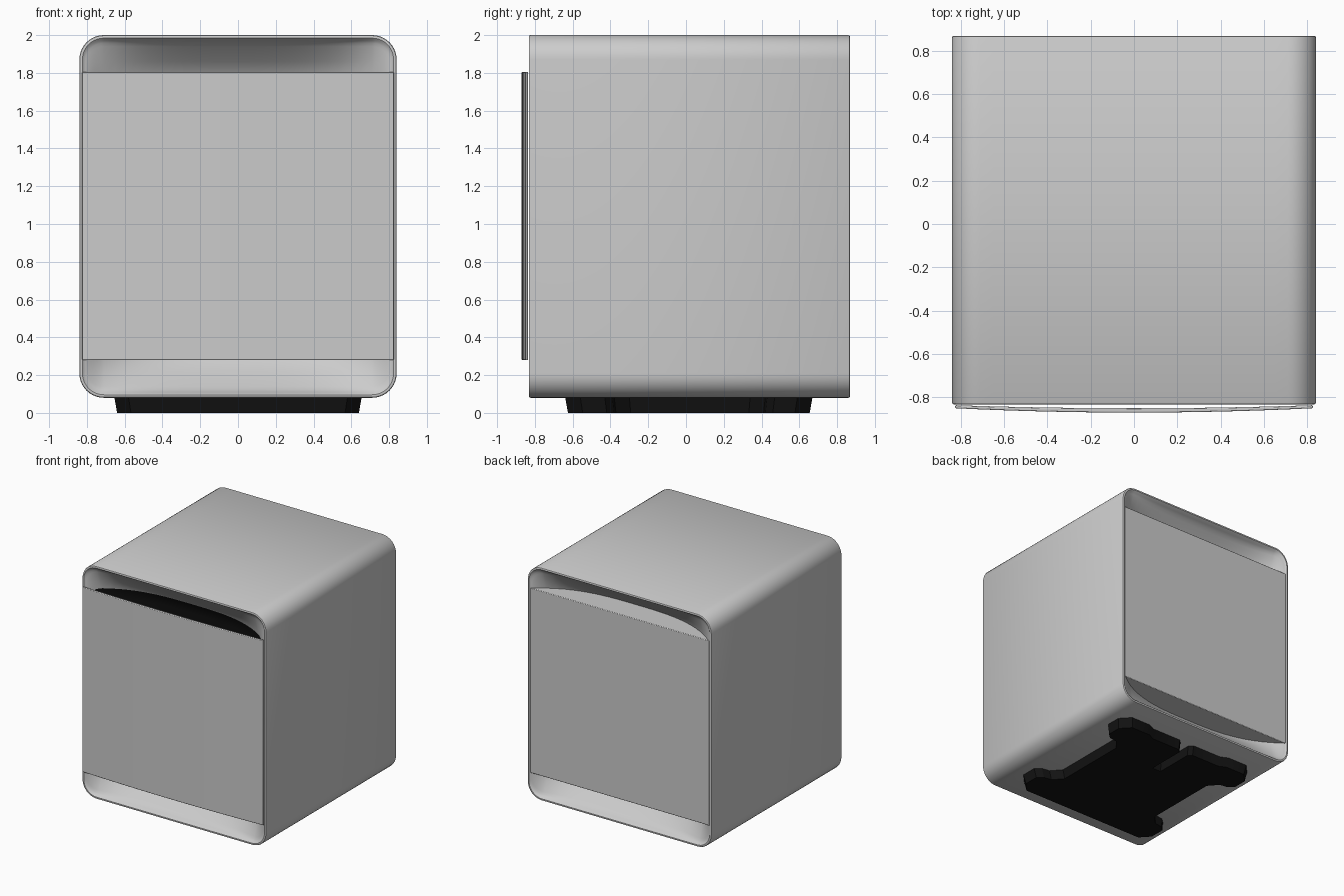
import bpy, bmesh, math

if "Cube" in bpy.data.objects:
    bpy.data.objects.remove(bpy.data.objects["Cube"])

black = bpy.data.materials.new("black")
black.diffuse_color = (0.006, 0.006, 0.006, 1)
black.use_nodes = True
black.node_tree.nodes["Principled BSDF"].inputs["Base Color"].default_value = black.diffuse_color
grey = bpy.data.materials.new("grey")
grey.diffuse_color = (0.8, 0.8, 0.8, 1)
grey.use_nodes = True
grey.node_tree.nodes["Principled BSDF"].inputs["Base Color"].default_value = grey.diffuse_color
ZC = 1.04


def finish(name, bm, mats=(), angle=35):
    bmesh.ops.recalc_face_normals(bm, faces=bm.faces)
    me = bpy.data.meshes.new(name)
    bm.to_mesh(me)
    bm.free()
    ob = bpy.data.objects.new(name, me)
    bpy.context.collection.objects.link(ob)
    for m in mats:
        me.materials.append(m)
    bpy.ops.object.select_all(action='DESELECT')
    ob.select_set(True)
    bpy.context.view_layer.objects.active = ob
    bpy.ops.object.shade_smooth_by_angle(angle=math.radians(angle))
    return ob


def rounded_rect(hx, hz, r, n=10, cuts=24):
    """Points round a rounded rectangle, with its straight edges subdivided."""
    pts = []
    for i, (sx, sz) in enumerate([(1, 1), (-1, 1), (-1, -1), (1, -1)]):
        for k in range(n + 1):
            a = math.pi / 2 * (i + k / n)
            pts.append((sx * (hx - r) + r * math.cos(a), sz * (hz - r) + r * math.sin(a)))
        if i in (0, 2):
            x0, z0 = pts[-1]
            pts += [(x0 * (1 - 2 * k / cuts), z0) for k in range(1, cuts)]
    return pts


# Body: lofted rounded tube whose two ends sink into curved scoops
# columns: x inset, z inset, rim y offset, scoop depth at the middle
END = [(0, 0, 0.008, 0), (0.003, 0.003, 0.002, 0), (0.008, 0.008, 0, 0), (0.016, 0.016, 0, 0),
       (0.021, 0.022, 0.004, 0.004), (0.026, 0.030, 0.008, 0.025), (0.030, 0.042, 0.010, 0.045),
       (0.034, 0.060, 0.012, 0.067), (0.036, 0.14, 0.012, 0.15), (0.036, 0.212, 0.012, 0.22),
       (0.036, 0.30, 0.012, 0.25), (0.036, 0.84, 0.012, 0.25)]
bm = bmesh.new()


def ring(row, y_end, inward):
    ix, iz, dy, depth = row
    verts = []
    for x, z in rounded_rect(0.84 - ix, 0.96 - iz, 0.13 - ix):
        bowl = max(0, 1 - abs(x / 0.805) ** 3)
        verts.append(bm.verts.new((x, y_end + inward * (dy + depth * bowl), ZC + z)))
    return verts


back = [ring(r, 0.868, -1) for r in reversed(END)]
front = [ring(r, -0.832, 1) for r in END]
rings = back + front
for i, (a, b) in enumerate(zip(rings, rings[1:])):
    for k in range(len(a)):
        j = (k + 1) % len(a)
        f = bm.faces.new((a[k], a[j], b[j], b[k]))
        f.material_index = int(i >= len(rings) - 3)
bm.faces.new(rings[0])
bm.faces.new(rings[-1]).material_index = 1
finish("body_shell", bm, (grey, black))


def bowed_panel(name, hx, z0, z1, outer, inner, bow_out, bow_in, n=32):
    """Slab whose front and rear faces bow gently across its width."""
    bm = bmesh.new()
    xs = [hx * (2 * k / n - 1) for k in range(n + 1)]
    plan = [(x, outer + bow_out * (x / hx) ** 2) for x in xs]
    plan += [(x, inner + bow_in * (x / hx) ** 2) for x in reversed(xs)]
    face = bm.faces.new([bm.verts.new((x, y, z0)) for x, y in plan])
    ext = bmesh.ops.extrude_face_region(bm, geom=[face])
    bmesh.ops.translate(bm, vec=(0, 0, z1 - z0),
                        verts=[v for v in ext["geom"] if isinstance(v, bmesh.types.BMVert)])
    ob = finish(name, bm, (grey,))
    bev = ob.modifiers.new("soft_edges", 'BEVEL')
    bev.width, bev.segments = 0.004, 2
    bev.limit_method, bev.angle_limit = 'ANGLE', math.radians(40)
    return ob


# Floating front cover and the fixed back cover
bowed_panel("front_panel", 0.825, 0.28, 1.805, -0.87, -0.85, 0.02, 0.014)
bowed_panel("back_panel", 0.817, 0.28, 1.805, 0.862, 0.60, 0, 0.24)

# Base: four-lobed tapered foot with a cable slot at the back
half = [(0.04, 0.28), (0.04, 0.61), (0.07, 0.64), (0.34, 0.64), (0.40, 0.67), (0.58, 0.67),
        (0.655, 0.59), (0.655, 0.47), (0.61, 0.43), (0.54, 0.42), (0.47, 0.34),
        (0.47, -0.30), (0.54, -0.38), (0.61, -0.39), (0.655, -0.43), (0.655, -0.56),
        (0.58, -0.64)]
outline = half + [(-x, y) for x, y in reversed(half)]
bm = bmesh.new()
top = bm.faces.new([bm.verts.new((x, y, 0.085)) for x, y in outline])
ext = bmesh.ops.extrude_face_region(bm, geom=[top])
for v in ext["geom"]:
    if isinstance(v, bmesh.types.BMVert):
        v.co.z = 0
        if abs(v.co.x) > 0.1:
            v.co.x *= 0.977
        v.co.y = 0.015 + (v.co.y - 0.015) * 0.977
finish("base_foot", bm, (black,), 30)
